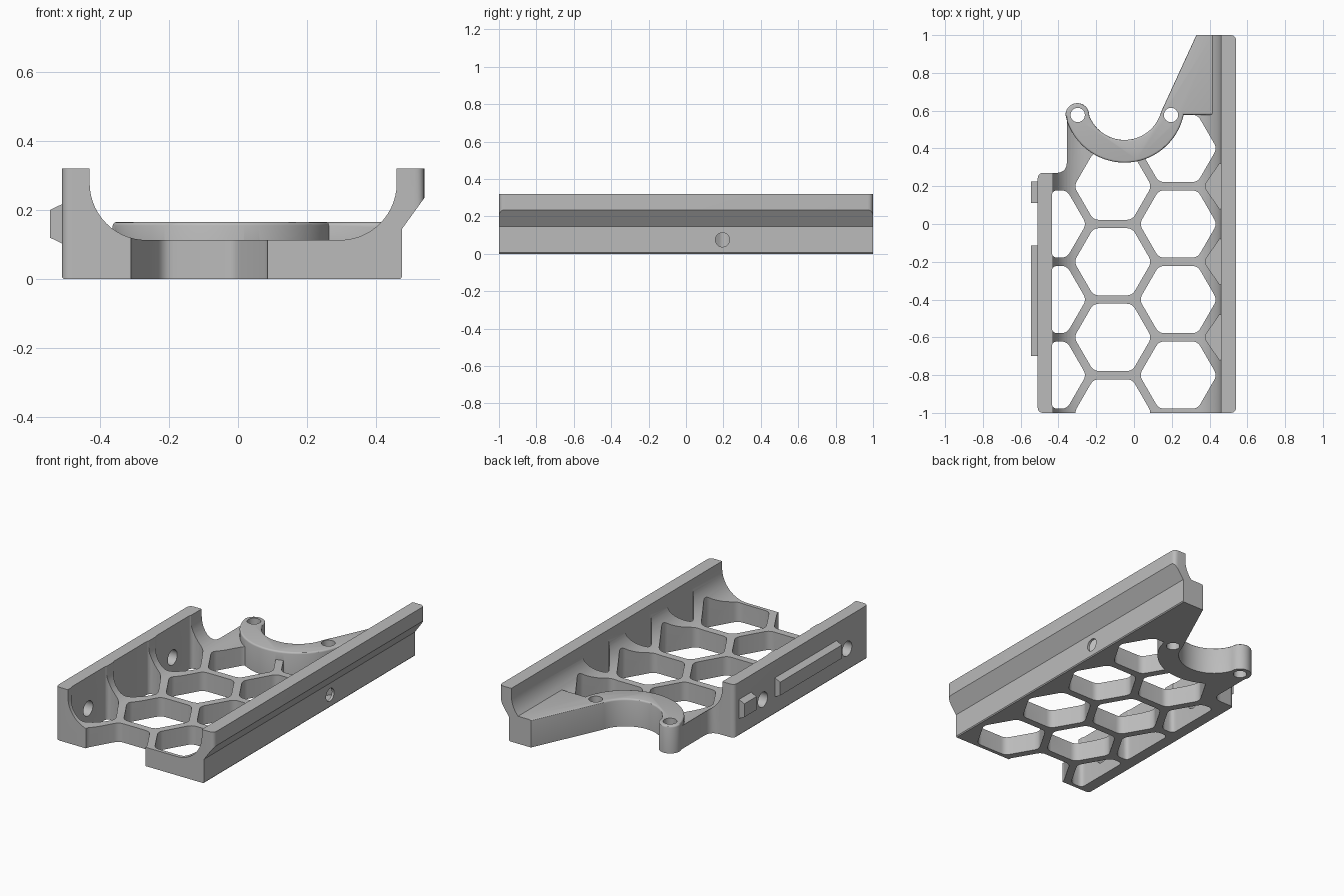
import bpy, bmesh
from math import cos, sin, radians, sqrt
from mathutils import Vector

cube = bpy.data.objects.get("Cube")
if cube:
    bpy.data.objects.remove(cube, do_unlink=True)

gray = bpy.data.materials.new("light gray plastic")
gray.use_nodes = True
COLOR = (0.5, 0.5, 0.5, 1)
gray.diffuse_color = COLOR
gray.node_tree.nodes["Principled BSDF"].inputs["Base Color"].default_value = COLOR


def arc(cx, cy, r, a0, a1, n):
    """Points on a circular arc, angles in degrees."""
    angles = [radians(a0 + (a1 - a0) * i / n) for i in range(n + 1)]
    return [(cx + r * cos(a), cy + r * sin(a)) for a in angles]


def rounded(points, n=5):
    """Round each polygon corner given as (x, y, setback)."""
    out = []
    for i, p in enumerate(points):
        c = Vector(p[:2])
        if len(p) < 3:
            out.append(tuple(c))
            continue
        a = Vector(points[i - 1][:2]) - c
        b = Vector(points[(i + 1) % len(points)][:2]) - c
        a, b = c + a.normalized() * p[2], c + b.normalized() * p[2]
        for k in range(n + 1):
            t = k / n
            out.append(tuple(a * (1 - t) ** 2 + c * 2 * t * (1 - t) + b * t * t))
    return out


def prism(name, points, lo, hi, axis="z", bevel=0):
    """Extrude a flat outline along one axis."""
    place = {"x": lambda u, v, w: (w, u, v),
             "y": lambda u, v, w: (u, w, v),
             "z": lambda u, v, w: (u, v, w)}[axis]
    bm = bmesh.new()
    ends = [[bm.verts.new(place(u, v, w)) for u, v in points] for w in (lo, hi)]
    bm.faces.new(ends[0])
    top = bm.faces.new(ends[1])
    for i in range(len(points)):
        j = (i + 1) % len(points)
        bm.faces.new((ends[0][i], ends[0][j], ends[1][j], ends[1][i]))
    bmesh.ops.recalc_face_normals(bm, faces=bm.faces)
    if bevel:
        rim = [e for e in top.edges if min(v.co.y for v in e.verts) < 0.99]
        bmesh.ops.bevel(bm, geom=rim, offset=bevel, segments=3,
                        profile=0.5, affect="EDGES")
    mesh = bpy.data.meshes.new(name)
    bm.to_mesh(mesh)
    bm.free()
    mesh.materials.append(gray)
    obj = bpy.data.objects.new(name, mesh)
    bpy.context.collection.objects.link(obj)
    return obj


def activate(obj):
    bpy.ops.object.select_all(action="DESELECT")
    obj.select_set(True)
    bpy.context.view_layer.objects.active = obj


def combine(obj, other, operation="DIFFERENCE"):
    """Apply a boolean and discard the helper."""
    mod = obj.modifiers.new("boolean", "BOOLEAN")
    mod.operation, mod.solver, mod.object = operation, "EXACT", other
    activate(obj)
    bpy.ops.object.modifier_apply(modifier=mod.name)
    bpy.data.objects.remove(other, do_unlink=True)


# Tray cross-section: floor, two filleted walls, overhanging right rim
FLOOR, WALL, R = 0.113, 0.32, 0.165
section = [(-0.505, 0), (0.47, 0), (0.475, 0.006), (0.475, 0.145),
           (0.54, 0.235), (0.54, WALL), (0.46, WALL)]
section += arc(0.295, FLOOR + R, R, 0, -90, 14)
section += arc(-0.265, FLOOR + R, R, -90, -180, 14)
section += [(-0.43, WALL), (-0.51, WALL), (-0.51, 0.006)]
tray = prism("tray", section, -1.1, 1.1, "y")

# Plan outline of the tray
CX, CY = -0.05, 0.645
plan = [(-0.51, -1, 0.03), (0.54, -1, 0.03), (0.54, 1, 0.03), (0.36, 1), (0.23, 0.62)]
plan += arc(CX, CY, 0.26, -15, -165, 24)
plan += [(-0.355, 0.55), (-0.355, 0.27, 0.06), (-0.51, 0.27, 0.03)]
combine(tray, prism("plan", rounded(plan), -0.1, 0.5), "INTERSECT")

# Honeycomb openings
PITCH, A = 0.4, 0.178
HEX = A * 2 / sqrt(3)
for cx, first, count in ((-0.112, -1.0, 4), (0.234, -0.8, 4)):
    for k in range(count):
        cy = first + PITCH * k
        corners = [(x, y, 0.03) for x, y in arc(cx, cy, HEX, 0, 300, 5)]
        combine(tray, prism("hex", rounded(corners), -0.1, 0.4))

# Half cells: through openings by the left wall, blind pockets by the right wall
for k in range(3):
    cy = -0.8 + PITCH * k
    cell = [(-0.435, cy - A, 0.03), (-0.458 + HEX / 2, cy - A, 0.03),
            (-0.458 + HEX, cy, 0.03), (-0.458 + HEX / 2, cy + A, 0.03),
            (-0.435, cy + A, 0.03)]
    combine(tray, prism("half_cell", rounded(cell), -0.1, 0.4))
    cy += PITCH / 2
    pocket = [(0.46, cy - 0.13, 0.02), (0.37, cy, 0.03), (0.46, cy + 0.13, 0.02)]
    combine(tray, prism("pocket", rounded(pocket), 0.03, 0.4))

# Raised crescent bracket with the angled rear gusset
bracket = [(0.33, 1), (0.46, 1), (0.46, 0.578)]
bracket += arc(CX, CY, 0.32, -12, -167, 40)
bracket += arc(-0.3, 0.577, 0.063, 180, 0, 16)
bracket += arc(CX, CY, 0.2, -158, -15, 32)
combine(tray, prism("bracket", bracket, 0, 0.165, bevel=0.01), "UNION")

# Screw holes in the bracket and in both walls
for x in (-0.298, 0.196):
    combine(tray, prism("hole", arc(x, 0.577, 0.038, 0, 345, 23), -0.1, 0.4))
for y in (0, -0.8):
    combine(tray, prism("hole", arc(y, 0.13, 0.045, 0, 345, 23), -0.6, -0.4, "x"))
combine(tray, prism("hole", arc(0.195, 0.075, 0.038, 0, 345, 23), 0.43, 0.6, "x"))

activate(tray)
bpy.ops.object.shade_smooth_by_angle(angle=radians(30))

# Tapered locating rails on the left wall
rail = [(-0.505, 0.103), (-0.51, 0.103), (-0.545, 0.12),
        (-0.545, 0.2), (-0.51, 0.217), (-0.505, 0.217)]
prism("short_rail", rail, 0.11, 0.225, "y")
prism("long_rail", rail, -0.7, -0.115, "y")
